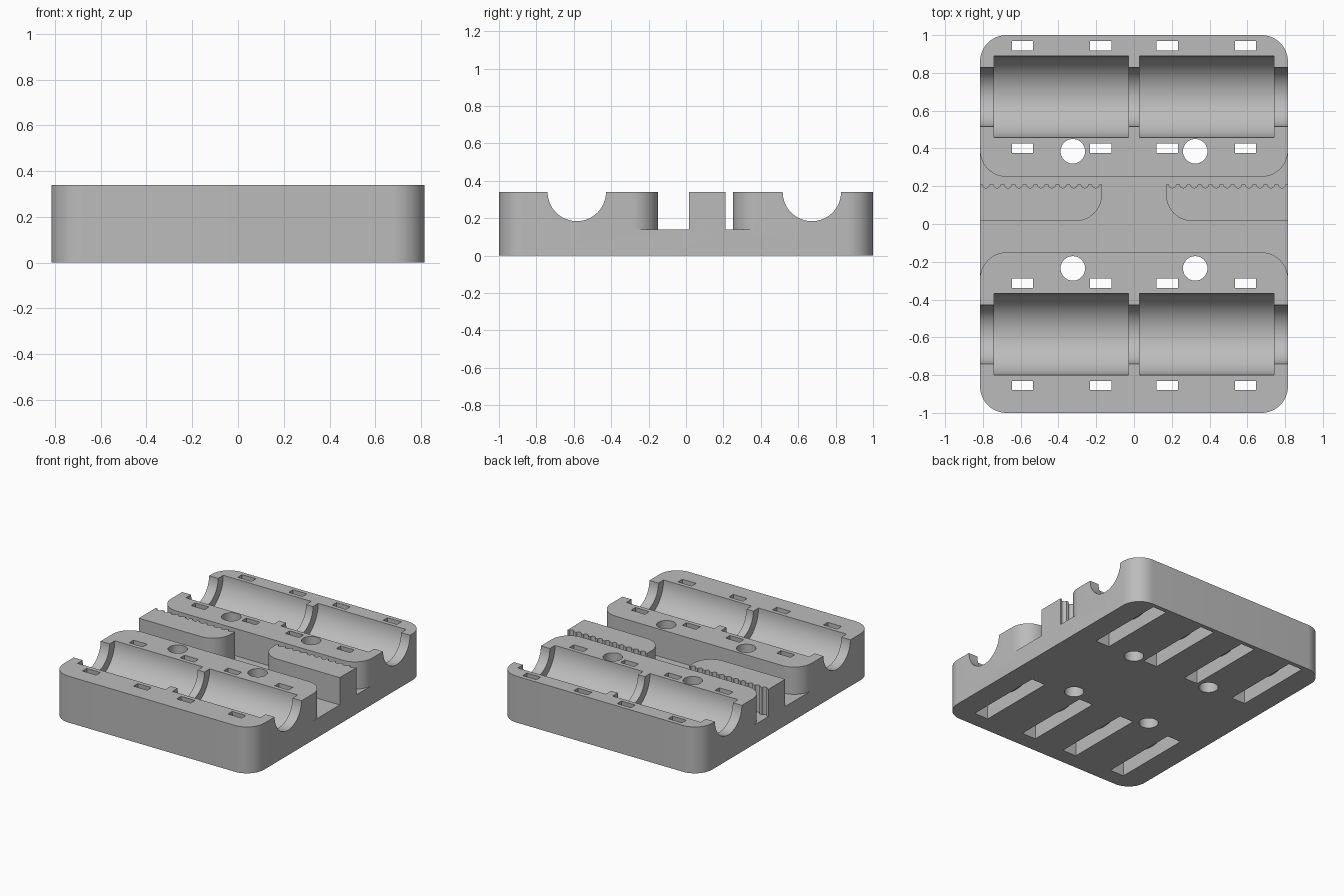
import bpy
import bmesh
from math import sin, cos, pi, radians

if "Cube" in bpy.data.objects:
    bpy.data.objects.remove(bpy.data.objects["Cube"])

W, D, H = 0.815, 1.0, 0.34      # half width, half depth, height
FLOOR = 0.14                    # height of the valley floor
R = 0.14                        # plan corner radius
ROWS = (-0.584, 0.673)          # centre lines of the two cradles

grey = bpy.data.materials.new("plain grey")
grey.use_nodes = True
grey.diffuse_color = (0.5, 0.5, 0.5, 1)
grey.node_tree.nodes["Principled BSDF"].inputs["Base Color"].default_value = (0.5, 0.5, 0.5, 1)


def arc(cx, cy, r, a0, a1, steps=14):
    angles = [radians(a0 + (a1 - a0) * i / steps) for i in range(steps + 1)]
    return [(cx + r * cos(a), cy + r * sin(a)) for a in angles]


def prism(name, outline, lo, hi, along="z"):
    """Extrude an outline: (x, y) along z, or (y, z) along x."""
    place = (lambda p, h: (p[0], p[1], h)) if along == "z" else (lambda p, h: (h, p[0], p[1]))
    bm = bmesh.new()
    low = [bm.verts.new(place(p, lo)) for p in outline]
    high = [bm.verts.new(place(p, hi)) for p in outline]
    bm.faces.new(low)
    bm.faces.new(high)
    for i in range(len(low)):
        j = (i + 1) % len(low)
        bm.faces.new((low[i], low[j], high[j], high[i]))
    bmesh.ops.recalc_face_normals(bm, faces=bm.faces)
    mesh = bpy.data.meshes.new(name)
    bm.to_mesh(mesh)
    bm.free()
    mesh.materials.append(grey)
    obj = bpy.data.objects.new(name, mesh)
    bpy.context.collection.objects.link(obj)
    return obj


def cut(body, cutter):
    mod = body.modifiers.new("cut", "BOOLEAN")
    mod.operation, mod.solver, mod.object = "DIFFERENCE", "EXACT", cutter
    bpy.ops.object.modifier_apply(modifier=mod.name)
    bpy.data.objects.remove(cutter)


# Rounded slab
slab = []
for sx, sy, a in ((1, 1, 0), (-1, 1, 90), (-1, -1, 180), (1, -1, 270)):
    slab += arc(sx * (W - R), sy * (D - R), R, a, a + 90)
body = prism("carriage_plate", slab, 0, H)
bpy.context.view_layer.objects.active = body
body.select_set(True)

# Valley between the blocks, leaving two toothed belt clamps standing
OUT = 0.9
half = arc(W - R, -0.29, R, 90, 0)
half += [(OUT, -0.29), (OUT, 0.015)]
half += arc(0.17 + R, 0.015 + R, R, 270, 180)
half += [(0.17, 0.21)]
for i in range(11):
    half += arc(0.203 + i * 0.058, 0.21, 0.019, 180, 360, 8)
half += [(OUT, 0.21), (OUT, 0.39)]
half += arc(W - R, 0.39, R, 0, -90)
valley = half + [(-x, y) for x, y in reversed(half)]
cut(body, prism("valley_cutter", valley, FLOOR, 0.5))


def trough(y, r):
    return arc(y, H, r, 180, 360, 32) + [(y + r, 0.5), (y - r, 0.5)]


for y in ROWS:
    # Narrow rod groove and the two wide bearing pockets
    cut(body, prism("rod_cutter", trough(y, 0.156), -1, 1, "x"))
    for x in (-0.742, 0.028):
        cut(body, prism("pocket_cutter", trough(y, 0.216), x, x + 0.714, "x"))
    # Tie slots that pass under the pockets
    inner, outer = 0.246, 0.296
    tie = [(y - outer, 0.5), (y - outer, -0.1), (y + outer, -0.1), (y + outer, 0.5), (y + inner, 0.5)]
    tie += arc(y, H, inner, 360, 180, 32) + [(y - inner, 0.5)]
    for x in (-0.59, -0.176, 0.176, 0.59):
        cut(body, prism("tie_cutter", tie, x - 0.056, x + 0.056, "x"))

# Four screw holes
for x in (-0.324, 0.324):
    for y in (-0.235, 0.385):
        cut(body, prism("hole_cutter", arc(x, y, 0.065, 0, 348.75, 31), -0.1, 0.5))

bpy.ops.object.shade_smooth_by_angle(angle=radians(30))
